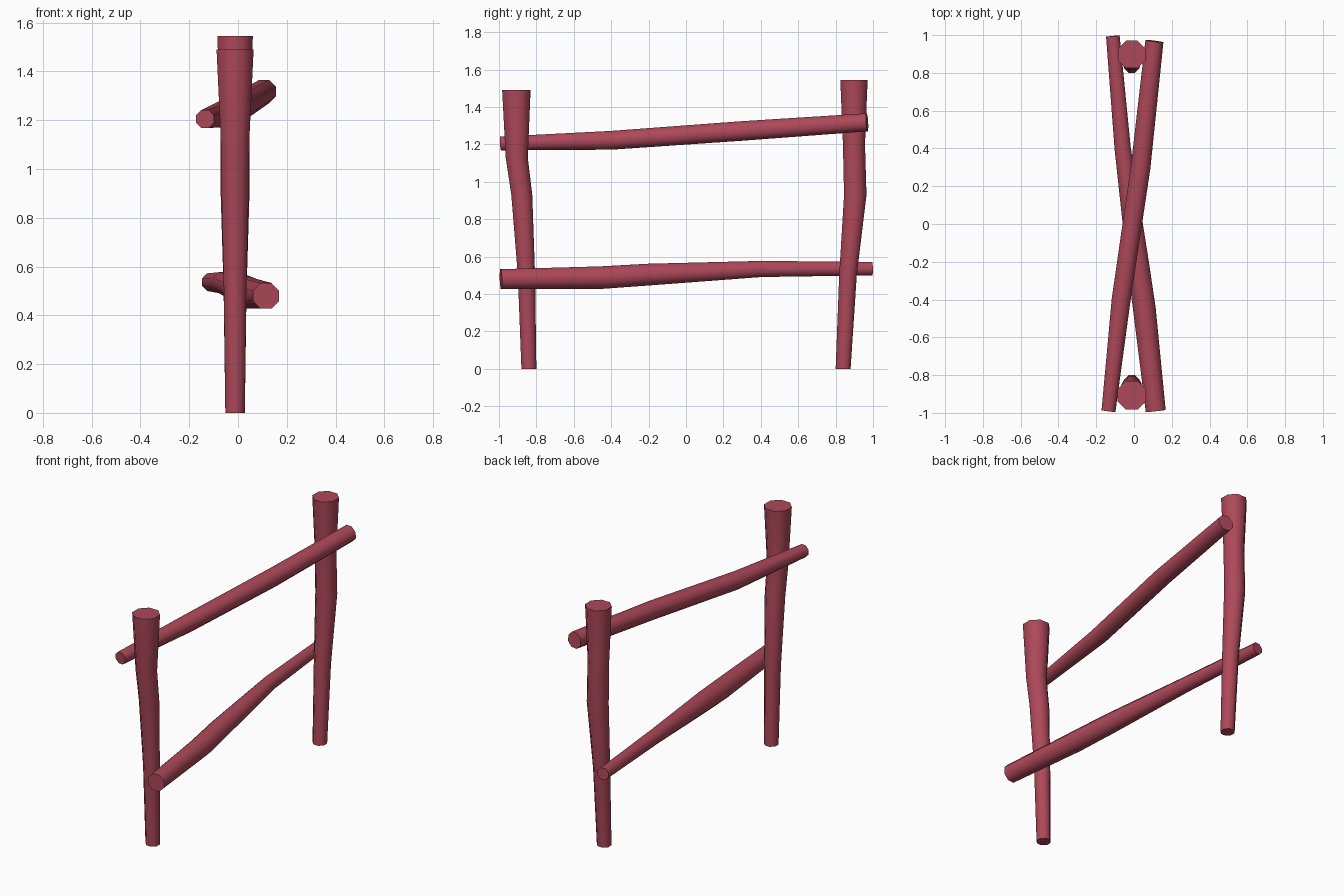
import bpy, bmesh, math
from mathutils import Vector

cube = bpy.data.objects.get("Cube")
if cube:
    bpy.data.objects.remove(cube, do_unlink=True)

wood = bpy.data.materials.new("red_wood")
wood.use_nodes = True
colour = (0.42, 0.065, 0.1, 1)
wood.diffuse_color = colour
wood.node_tree.nodes["Principled BSDF"].inputs["Base Color"].default_value = colour

SIDES = 8


def log(name, rings, side, up):
    """Eight-sided log lofted through rings of (x, y, z, half width)."""
    bm = bmesh.new()
    loops = []
    for x, y, z, half in rings:
        radius = half / math.cos(math.pi / SIDES)
        loop = []
        for i in range(SIDES):
            a = (i + 0.5) * math.tau / SIDES
            loop.append(bm.verts.new(Vector((x, y, z)) + radius * (math.cos(a) * side + math.sin(a) * up)))
        loops.append(loop)
    for low, high in zip(loops, loops[1:]):
        for i in range(SIDES):
            j = (i + 1) % SIDES
            bm.faces.new((low[i], low[j], high[j], high[i]))
    bm.faces.new(loops[0])
    bm.faces.new(loops[-1])
    bmesh.ops.recalc_face_normals(bm, faces=bm.faces)
    mesh = bpy.data.meshes.new(name)
    bm.to_mesh(mesh)
    bm.free()
    mesh.materials.append(wood)
    obj = bpy.data.objects.new(name, mesh)
    bpy.context.collection.objects.link(obj)
    bpy.ops.object.select_all(action="DESELECT")
    obj.select_set(True)
    bpy.context.view_layer.objects.active = obj
    bpy.ops.object.shade_smooth_by_angle(angle=math.radians(50))


def post(name, rings):
    log(name, [(-0.012, y, z, r) for y, z, r in rings], Vector((1, 0, 0)), Vector((0, 1, 0)))


def rail(name, rings):
    # End cuts are square to the run of the rail
    run = (Vector(rings[-1][:3]) - Vector(rings[0][:3])).normalized()
    side = run.cross(Vector((0, 0, 1))).normalized()
    log(name, rings, side, side.cross(run))


# Upright posts, widening towards the top
post("front_post", [(-0.84, 0, 0.04), (-0.853, 0.5, 0.046), (-0.878, 0.93, 0.056),
                    (-0.905, 1.13, 0.059), (-0.907, 1.49, 0.076)])
post("back_post", [(0.84, 0, 0.04), (0.866, 0.5, 0.047), (0.905, 0.93, 0.06),
                   (0.898, 1.2, 0.059), (0.898, 1.545, 0.073)])

# Crossing rails, slightly bent
rail("upper_rail", [(-0.135, -0.99, 1.205, 0.037), (-0.068, -0.4, 1.222, 0.05),
                    (0.035, 0.3, 1.272, 0.052), (0.108, 0.968, 1.318, 0.048)])
rail("lower_rail", [(0.115, -0.99, 0.48, 0.053), (0.055, -0.45, 0.488, 0.06),
                    (0.02, -0.2, 0.504, 0.058), (-0.06, 0.4, 0.534, 0.043),
                    (-0.112, 0.995, 0.536, 0.036)])
